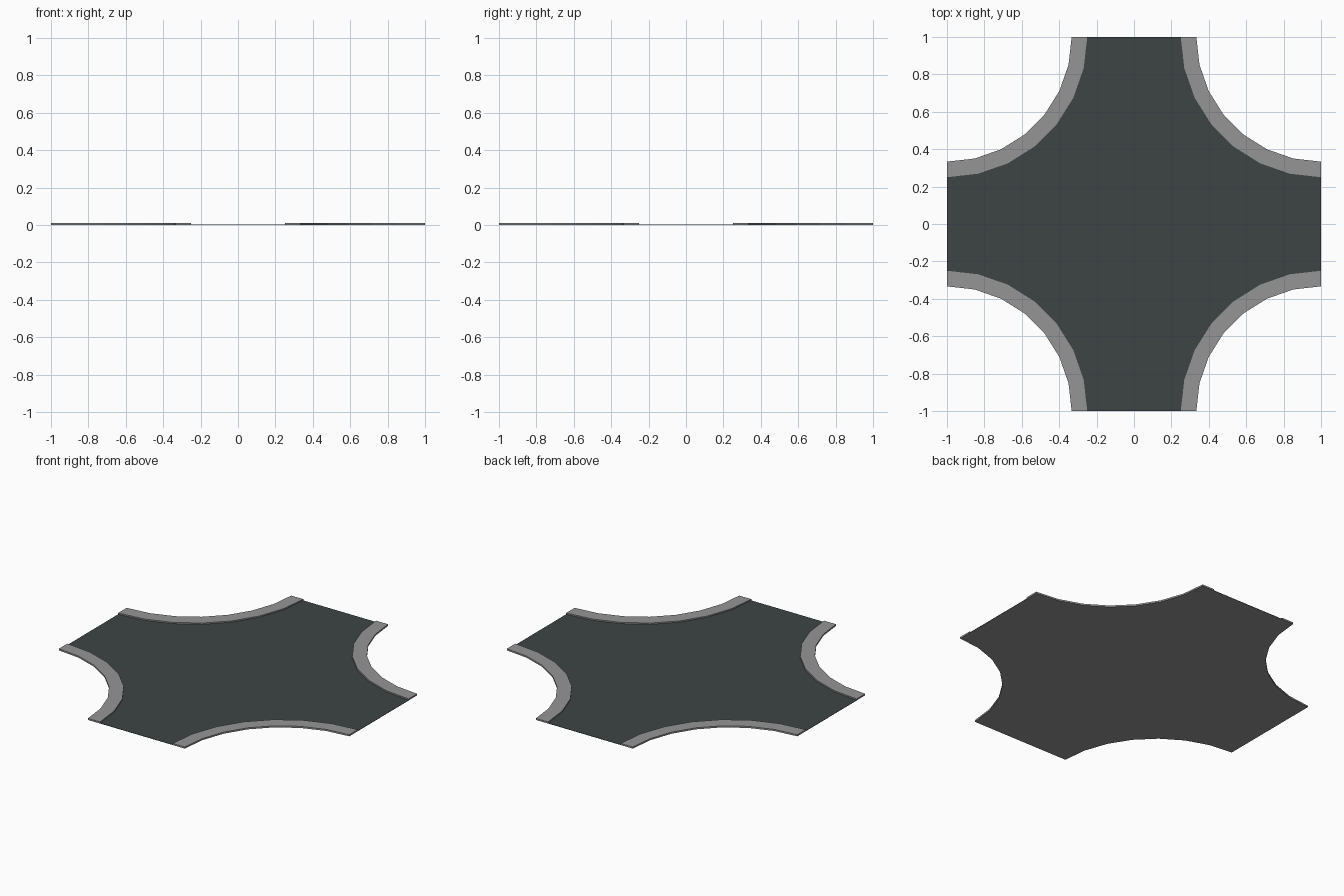
import bpy, bmesh, math

if "Cube" in bpy.data.objects:
    bpy.data.objects.remove(bpy.data.objects["Cube"])

R_OUT, R_IN = 2 / 3, 0.75      # pavement arcs around each tile corner
SEGS = 7
CURB_H, ROAD_H = 0.01, 0.002


def material(name, rgb):
    m = bpy.data.materials.new(name)
    m.diffuse_color = (*rgb, 1)
    m.use_nodes = True
    m.node_tree.nodes["Principled BSDF"].inputs["Base Color"].default_value = m.diffuse_color
    return m


asphalt = material("asphalt", (0.047, 0.06, 0.06))
concrete = material("concrete", (0.30, 0.30, 0.30))


def arc(k, radius):
    """Points of a concave arc around tile corner k, running counter-clockwise round the tile."""
    turn = k * math.pi / 2
    c, s = math.cos(turn), math.sin(turn)
    pts = []
    for i in range(SEGS + 1):
        a = i / SEGS * math.pi / 2
        x, y = 1 - radius * math.sin(a), 1 - radius * math.cos(a)
        pts.append((c * x - s * y, s * x + c * y))
    return pts


def slab(name, outline, height, mats):
    """Prism on z = 0; faces pointing down use the last material."""
    bm = bmesh.new()
    base = bm.faces.new([bm.verts.new((x, y, 0)) for x, y in outline])
    res = bmesh.ops.extrude_face_region(bm, geom=[base], use_keep_orig=True)
    for v in res["geom"]:
        if isinstance(v, bmesh.types.BMVert):
            v.co.z = height
    bmesh.ops.recalc_face_normals(bm, faces=bm.faces)
    for f in bm.faces:
        f.material_index = len(mats) - 1 if f.normal.z < -0.5 else 0
    me = bpy.data.meshes.new(name)
    bm.to_mesh(me)
    bm.free()
    ob = bpy.data.objects.new(name, me)
    for m in mats:
        me.materials.append(m)
    bpy.context.collection.objects.link(ob)


# Road surface: cross shape with concave corners and a concrete underside
slab("road", [p for k in range(4) for p in arc(k, R_IN)], ROAD_H, [asphalt, concrete])

# Raised pavement strip at each corner
for k in range(4):
    slab(f"pavement_{k + 1}", arc(k, R_IN) + arc(k, R_OUT)[::-1], CURB_H, [concrete])
